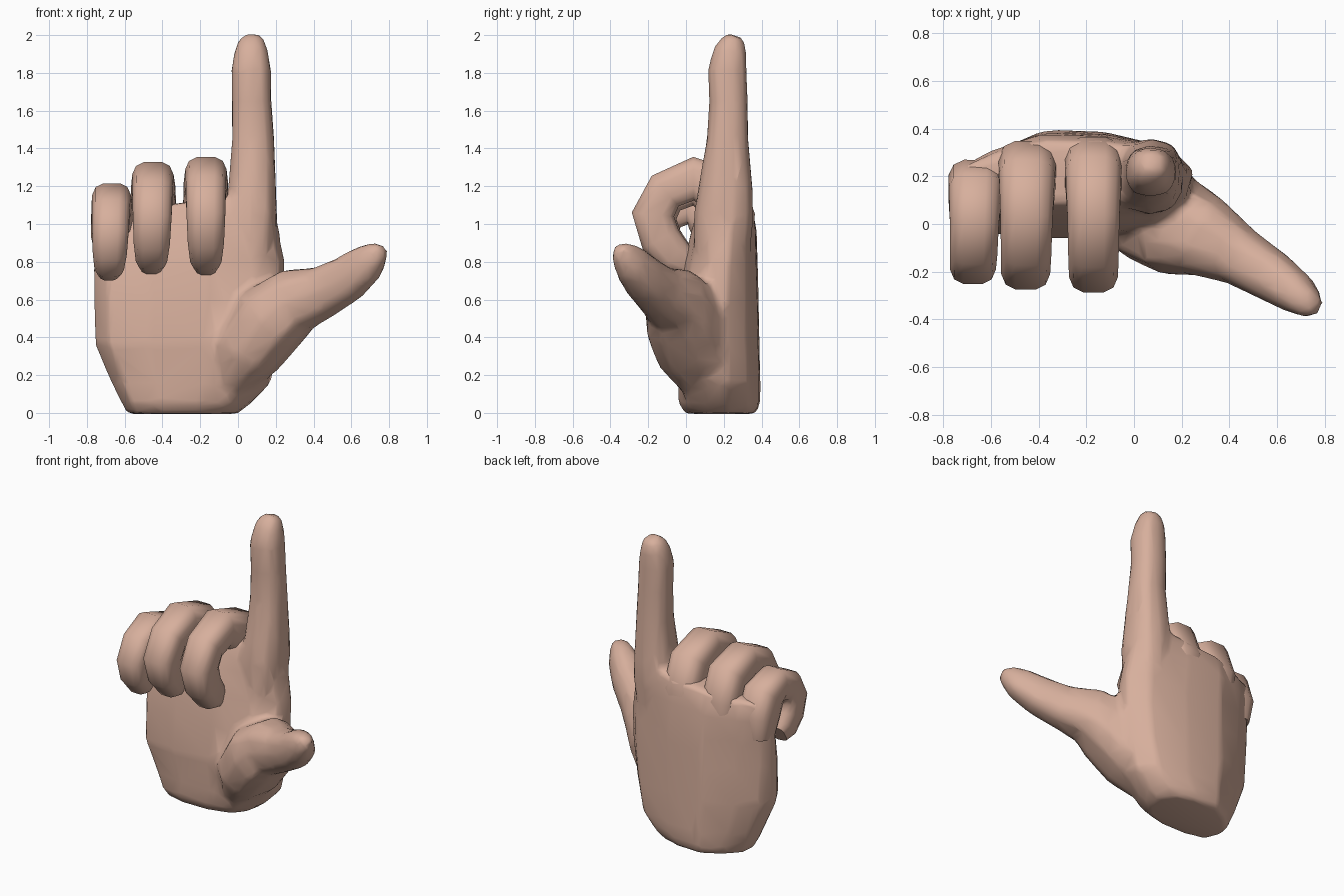
import bpy, bmesh
from math import cos, sin, pi, copysign
from mathutils import Vector

if "Cube" in bpy.data.objects:
    bpy.data.objects.remove(bpy.data.objects["Cube"])

skin = bpy.data.materials.new("skin")
skin.diffuse_color = (0.68, 0.43, 0.335, 1)
skin.use_nodes = True
skin.node_tree.nodes["Principled BSDF"].inputs["Base Color"].default_value = skin.diffuse_color


def skin_rings(bm, rings):
    """Bridge a list of point rings and close both ends."""
    vs = [[bm.verts.new(p) for p in r] for r in rings]
    n = len(vs[0])
    for a, b in zip(vs, vs[1:]):
        for i in range(n):
            j = (i + 1) % n
            bm.faces.new((a[i], a[j], b[j], b[i]))
    bm.faces.new(vs[0][::-1])
    bm.faces.new(vs[-1])


def tube(bm, path, side, n=12, power=0.75):
    """Loft rounded-square sections; path rows are x, y, z, half width, half depth."""
    pts = [Vector(p[:3]) for p in path]
    rings = []
    for i, p in enumerate(path):
        t = (pts[min(i + 1, len(pts) - 1)] - pts[max(i - 1, 0)]).normalized()
        s = Vector(side)
        s = (s - t * s.dot(t)).normalized()
        d = t.cross(s)
        ring = []
        for k in range(n):
            a = 2 * pi * (k + 0.5) / n
            c, q = cos(a), sin(a)
            ring.append(pts[i] + s * p[3] * copysign(abs(c) ** power, c)
                        + d * p[4] * copysign(abs(q) ** power, q))
        rings.append(ring)
    skin_rings(bm, rings)


def finish(bm, name):
    bmesh.ops.recalc_face_normals(bm, faces=bm.faces)
    me = bpy.data.meshes.new(name)
    bm.to_mesh(me)
    bm.free()
    me.materials.append(skin)
    ob = bpy.data.objects.new(name, me)
    bpy.context.collection.objects.link(ob)
    bpy.ops.object.select_all(action='DESELECT')
    ob.select_set(True)
    bpy.context.view_layer.objects.active = ob
    bpy.ops.object.shade_smooth_by_angle(angle=0.9)
    return ob


# Palm: one D-shaped section scaled at each height (z, x0, x1, front, back)
section = [(0, .38), (.04, .6), (.17, .8), (.38, 1), (.65, .98), (.9, .86), (1, .6),
           (.97, .32), (.85, .1), (.6, 0), (.3, 0), (.08, .08)]
levels = [(-.005, -.59, .0, .0, .37), (.05, -.62, .07, -.04, .395), (.15, -.67, .17, -.04, .395),
          (.36, -.76, .225, -.06, .39), (.6, -.77, .25, -.04, .385), (.8, -.77, .25, -.01, .38),
          (1.0, -.77, .215, .03, .375), (1.18, -.75, .2, .08, .35)]
bm = bmesh.new()
skin_rings(bm, [[(x0 + u * (x1 - x0), f + v * (b - f), z - (1 - u) * .13 * max(0, (z - .8) / .38))
                 for u, v in section] for z, x0, x1, f, b in levels])

# Index finger
tube(bm, [(.07, .19, .6, .08, .1), (.07, .19, .85, .12, .15), (.07, .2, 1.05, .14, .16),
          (.075, .21, 1.2, .13, .145),
          (.08, .22, 1.45, .115, .112), (.072, .225, 1.65, .108, .105), (.07, .218, 1.82, .108, .105),
          (.07, .235, 1.92, .09, .09), (.075, .25, 1.975, .07, .065), (.075, .255, 2.0, .045, .04)],
     (1, 0, 0), 10, .8)

# Thumb with its fleshy base
tube(bm, [(-.06, .1, .14, .1, .12), (.05, .05, .32, .18, .21), (.19, -.015, .51, .2, .21),
          (.31, -.06, .6, .175, .17), (.45, -.14, .64, .14, .125), (.58, -.22, .71, .125, .11),
          (.68, -.29, .79, .105, .09), (.735, -.335, .845, .07, .065), (.77, -.355, .87, .035, .035)],
     (-.2, 0, 1), 10, .8)
hand = finish(bm, "palm_index_thumb")

# Fuse these parts into one flowing skin, then reduce it to broad facets
m = hand.modifiers.new("fuse", 'REMESH')
m.mode, m.voxel_size, m.use_smooth_shade = 'VOXEL', 0.022, True
m = hand.modifiers.new("soften", 'SMOOTH')
m.factor, m.iterations = 0.5, 6
m = hand.modifiers.new("simplify", 'DECIMATE')
m.ratio = 0.08

# Curled fingers: shared side-on path (y, z, half width, half depth)
curl = [(.25, .86, .10, .1), (.245, 1.03, .125, .125), (.185, 1.18, .12, .14),
        (.04, 1.24, .112, .118), (-.11, 1.175, .108, .11), (-.175, 1.05, .105, .115),
        (-.135, .92, .098, .11), (-.06, .83, .085, .1), (.01, .79, .06, .07)]
for name, x, lean, dy, sy, z0, sz, w in [
        ("middle_finger", -.17, 0, 0, 1, 0, 1, 1),
        ("ring_finger", -.445, -.015, .0, .93, .06, .93, 1),
        ("little_finger", -.66, -.025, -.02, .72, .14, .78, .94)]:
    bm = bmesh.new()
    tube(bm, [(x + lean * i / 8, dy + y * sy, z0 + z * sz, a * w, b * w)
              for i, (y, z, a, b) in enumerate(curl)], (1, 0, 0), 12, .65)
    finish(bm, name)
